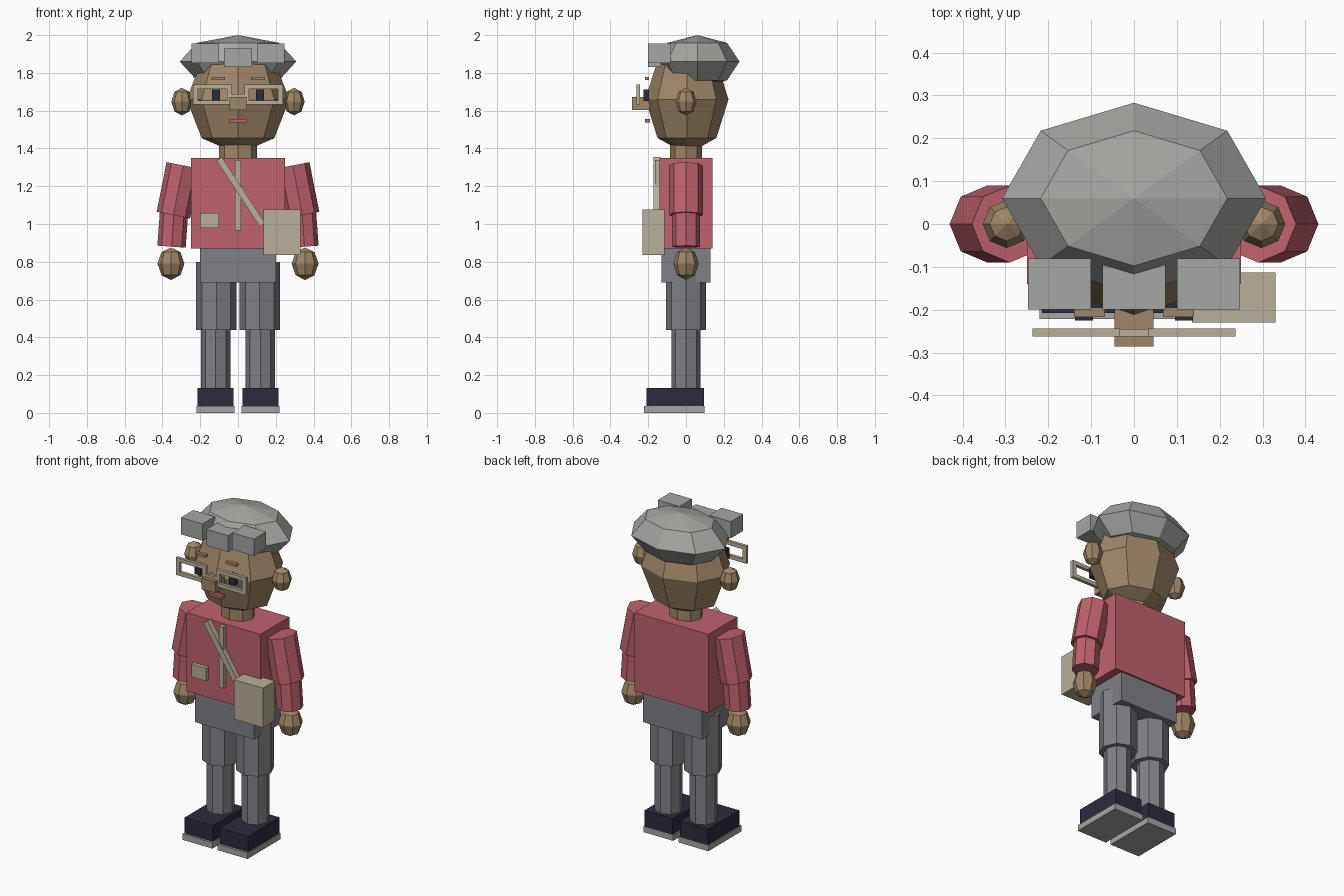
import bpy
from mathutils import Vector

if "Cube" in bpy.data.objects:
    bpy.data.objects.remove(bpy.data.objects["Cube"])


def material(name, rgb):
    m = bpy.data.materials.new(name)
    lin = [((c / 255 + 0.055) / 1.055) ** 2.4 for c in rgb]
    m.diffuse_color = (*lin, 1)
    m.use_nodes = True
    m.node_tree.nodes["Principled BSDF"].inputs["Base Color"].default_value = m.diffuse_color
    return m


RED = material("red_shirt", (192, 98, 110))
GREY = material("light_grey", (164, 167, 162))
PANTS = material("slate_grey", (128, 129, 134))
SKIN = material("brown_skin", (160, 135, 103))
BEIGE = material("beige", (186, 176, 154))
NAVY = material("dark_navy", (44, 43, 61))


def finish(name, mat):
    ob = bpy.context.object
    ob.name = name
    ob.data.materials.append(mat)
    return ob


def box(name, mat, x, y, z):
    """Box from its (min, max) ranges."""
    bpy.ops.mesh.primitive_cube_add(size=1, location=[sum(r) / 2 for r in (x, y, z)])
    ob = finish(name, mat)
    ob.scale = [abs(r[1] - r[0]) for r in (x, y, z)]
    return ob


def ball(name, mat, loc, radii):
    """Faceted ellipsoid."""
    bpy.ops.mesh.primitive_uv_sphere_add(segments=8, ring_count=4, radius=1, location=loc)
    ob = finish(name, mat)
    ob.scale = radii
    return ob


def tube(name, mat, a, b, r):
    """Eight-sided cylinder between two points."""
    a, b = Vector(a), Vector(b)
    bpy.ops.mesh.primitive_cylinder_add(vertices=8, radius=r, depth=(b - a).length, location=(a + b) / 2)
    ob = finish(name, mat)
    # tilt happens only in the xz plane
    d = b - a
    ob.rotation_euler[1] = Vector((d.z, d.x)).angle_signed(Vector((1, 0)))
    return ob


# Torso, hips and neck
box("torso", RED, (-.25, .25), (-.14, .14), (.87, 1.35))
box("hips", PANTS, (-.2, .2), (-.13, .13), (.69, .87))
neck = tube("neck", SKIN, (0, 0, 1.34), (0, 0, 1.43), 1)
neck.scale = (.1, .084, 1)

# Head and hat
ball("head", SKIN, (0, .005, 1.66), (.272, .22, .29))
ball("hat", GREY, (0, .06, 1.86), (.308, .223, .14))
box("fringe_middle", GREY, (-.073, .073), (-.2, -.08), (1.83, 1.93))

# Paired parts
for s, side in ((-1, "left"), (1, "right")):
    def mx(a, b):
        return (s * a, s * b)

    # Legs and shoes
    tube("thigh_" + side, PANTS, (s * .115, 0, .44), (s * .115, 0, .80), .107)
    tube("shin_" + side, PANTS, (s * .118, 0, .12), (s * .118, 0, .46), .078)
    box("shoe_" + side, NAVY, mx(.025, .215), (-.208, .095), (.035, .132))
    box("sole_" + side, GREY, mx(.018, .22), (-.222, .098), (0, .036))

    # Arms and hands
    tube("upper_arm_" + side, RED, (s * .342, 0, 1.047), (s * .29, 0, 1.31), .09)
    tube("forearm_" + side, RED, (s * .352, 0, .88), (s * .338, 0, 1.07), .075)
    ball("hand_" + side, SKIN, (s * .355, 0, .79), (.071, .067, .086))

    # Face
    ball("ear_" + side, SKIN, (s * .297, 0, 1.648), (.056, .056, .073))
    box("eye_" + side, NAVY, mx(.096, .138), (-.225, -.195), (1.65, 1.712))
    box("eyebrow_" + side, SKIN, mx(.068, .14), (-.217, -.195), (1.763, 1.778))
    box("fringe_" + side, GREY, mx(.1, .247), (-.2, -.08), (1.853, 1.955))

    # Glasses frame
    gy = (-.263, -.244)
    box("frame_outer_" + side, BEIGE, mx(.212, .237), gy, (1.632, 1.738))
    box("frame_inner_" + side, BEIGE, mx(.034, .058), gy, (1.632, 1.738))
    for z, part in ((1.632, "lower"), (1.715, "upper")):
        box("frame_" + part + "_" + side, BEIGE, mx(.058, .212), gy, (z, z + .023))

box("glasses_bridge", BEIGE, (-.036, .036), (-.262, -.245), (1.672, 1.688))
box("nose", SKIN, (-.046, .046), (-.286, -.19), (1.604, 1.672))
box("mouth", RED, (-.046, .046), (-.216, -.19), (1.538, 1.556))

# Shirt placket, pocket, strap and bag
box("placket", BEIGE, (-.016, .016), (-.163, -.135), (.965, 1.34))
box("pocket", BEIGE, (-.2, -.1), (-.165, -.135), (.98, 1.058))
strap = box("bag_strap", BEIGE, (-.002, .032), (-.172, -.135), (.965, 1.385))
strap.location.z = 1.17
strap.rotation_euler[1] = -.58
box("bag", BEIGE, (.135, .33), (-.23, -.113), (.835, 1.077))
